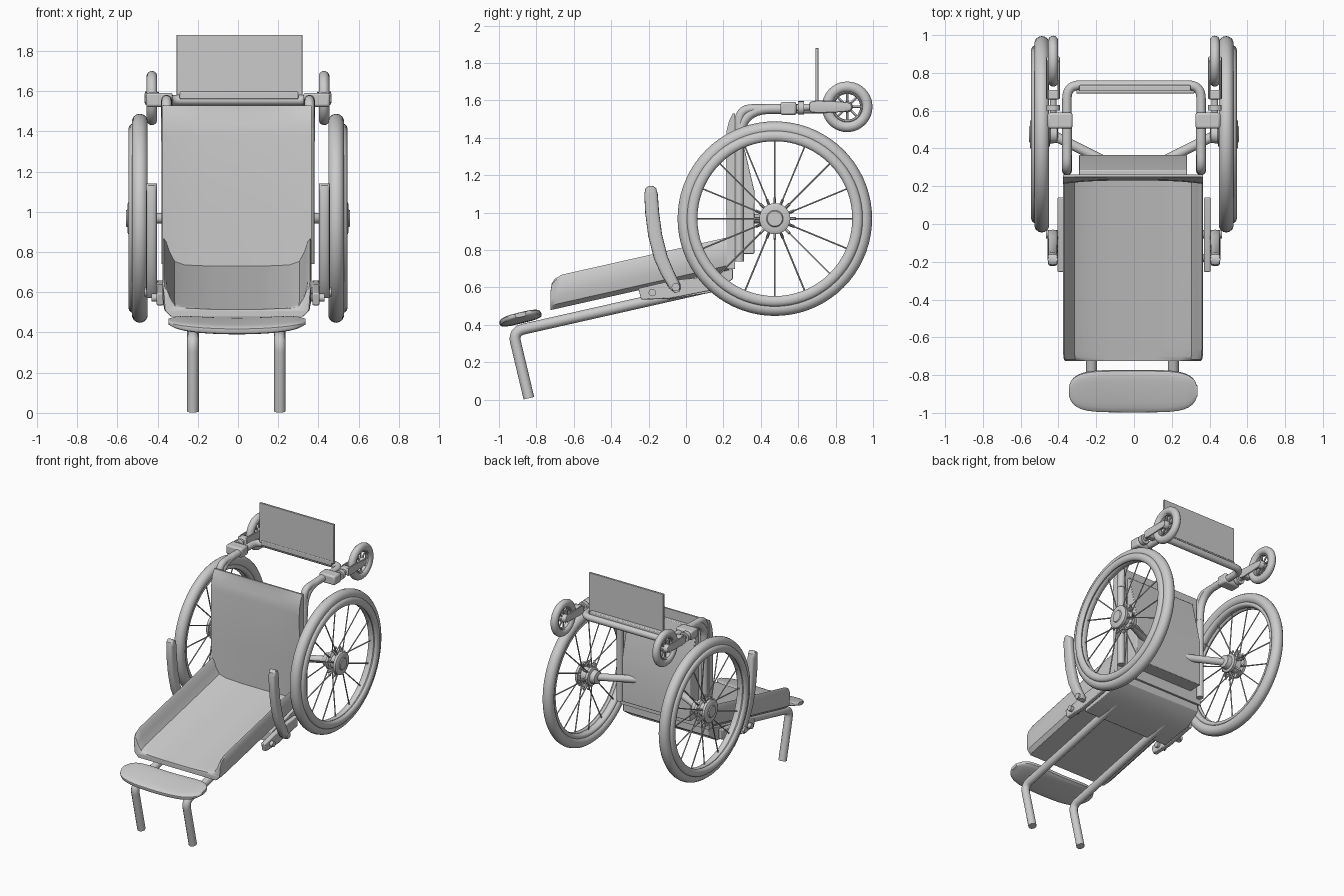
import bpy, bmesh, math
from mathutils import Vector as V

if "Cube" in bpy.data.objects:
    bpy.data.objects.remove(bpy.data.objects["Cube"])

CX = -0.005


def finish(name, bm, bevel=0, angle=35):
    bmesh.ops.recalc_face_normals(bm, faces=bm.faces)
    me = bpy.data.meshes.new(name)
    bm.to_mesh(me)
    bm.free()
    ob = bpy.data.objects.new(name, me)
    bpy.context.collection.objects.link(ob)
    bpy.ops.object.select_all(action='DESELECT')
    ob.select_set(True)
    bpy.context.view_layer.objects.active = ob
    bpy.ops.object.shade_smooth_by_angle(angle=math.radians(angle))
    if bevel:
        m = ob.modifiers.new("bevel", 'BEVEL')
        m.width, m.segments = bevel, 2
    return ob


def skin(bm, rings, closed=False):
    rows = [[bm.verts.new(p) for p in r] for r in rings]
    n = len(rows[0])
    for i in range(len(rows) if closed else len(rows) - 1):
        a, b = rows[i], rows[(i + 1) % len(rows)]
        for j in range(n):
            k = (j + 1) % n
            bm.faces.new((a[j], a[k], b[k], b[j]))
    if not closed:
        bm.faces.new(rows[0])
        bm.faces.new(rows[-1])


def loft(name, rings, bevel=0, closed=False):
    bm = bmesh.new()
    skin(bm, rings, closed)
    return finish(name, bm, bevel)


def superellipse(c, a, b, e=0.6, n=20):
    pts = []
    for i in range(n):
        t = 2 * math.pi * i / n
        f = lambda v: math.copysign(abs(v) ** e, v)
        pts.append(V(c) + V(a) * f(math.cos(t)) + V(b) * f(math.sin(t)))
    return pts


def box(name, lo, hi, bevel=0.006):
    rings = [[(x, lo[1], lo[2]), (x, hi[1], lo[2]), (x, hi[1], hi[2]), (x, lo[1], hi[2])] for x in (lo[0], hi[0])]
    return loft(name, rings, bevel)


def circle(c, axis, r, n):
    q = V((0, 0, 1)).rotation_difference(axis) if abs(axis.z) < 0.999 else V((0, 0, 1)).rotation_difference(V((0, 0, 1)))
    return [c + q @ V((r * math.cos(2 * math.pi * i / n), r * math.sin(2 * math.pi * i / n), 0)) for i in range(n)]


def rods(name, items, n=16):
    bm = bmesh.new()
    for p, q, r in items:
        p, q = V(p), V(q)
        d = (q - p).normalized()
        skin(bm, [circle(p, d, r, n), circle(q, d, r, n)])
    return finish(name, bm)


def tube(name, pts, r, fillet):
    # polyline with rounded corners and a round bevel
    pts = [V(p) for p in pts]
    out = [pts[0]]
    for a, b, c in zip(pts, pts[1:], pts[2:]):
        s, e = b + (a - b).normalized() * fillet, b + (c - b).normalized() * fillet
        for i in range(9):
            t = i / 8
            out.append(s * (1 - t) ** 2 + b * 2 * t * (1 - t) + e * t * t)
    out.append(pts[-1])
    cu = bpy.data.curves.new(name, 'CURVE')
    cu.dimensions = '3D'
    cu.bevel_depth, cu.bevel_resolution, cu.use_fill_caps = r, 4, True
    sp = cu.splines.new('POLY')
    sp.points.add(len(out) - 1)
    for p, co in zip(sp.points, out):
        p.co = (*co, 1)
        p.radius = 1
    sp.use_smooth = True
    ob = bpy.data.objects.new(name, cu)
    bpy.context.collection.objects.link(ob)


def ring(name, c, R, rx, rr, n=64, m=14):
    rings = []
    for i in range(n):
        a = 2 * math.pi * i / n
        d = V((0, math.cos(a), math.sin(a)))
        rings.append([V(c) + d * (R + rr * math.cos(2 * math.pi * j / m)) + V((rx * math.sin(2 * math.pi * j / m), 0, 0))
                      for j in range(m)])
    return loft(name, rings, closed=True)


def turned(name, c, prof, s, n=28):
    # (x offset, radius) profile turned around the wheel axle
    return loft(name, [[V(c) + V((s * x, r * math.cos(2 * math.pi * i / n), r * math.sin(2 * math.pi * i / n)))
                        for i in range(n)] for x, r in prof])


def spoke_set(name, c, count, r0, r1, x0, x1, thick, s):
    items = []
    for i in range(count):
        a = 2 * math.pi * i / count + math.pi / 2
        d = V((0, math.cos(a), math.sin(a)))
        o = x0[i % len(x0)]
        items.append((V(c) + d * r0 + V((s * o, 0, 0)), V(c) + d * r1 + V((s * x1, 0, 0)), thick))
    rods(name, items, 6)


# seat: shallow tray with raised sides, sloping up to the back
half = [(0.20, 0), (0.335, 0.0), (0.362, 0.025), (0.37, 0.07), (0.371, 0.165), (0.364, 0.176),
        (0.352, 0.16), (0.338, 0.115), (0.31, 0.06), (0.26, 0.042), (0.12, 0.036)]
sect = half + [(-x, h) for x, h in reversed(half)]
rings = []
for y, k, w in [(-0.725, 0.55, 0.97), (-0.718, 0.8, 0.985), (-0.70, 0.93, 0.995), (-0.66, 1, 1), (-0.2, 1, 1), (0.23, 1, 1)]:
    rings.append([(CX + x * w, y, 0.48 + 0.225 * (y + 0.72) + h * (k if h > 0.05 else 1)) for x, h in sect])
loft("seat", rings)

# backrest: slightly hollow, top edge rolled back
rings = []
for z, f in [(0.70, 0.22), (1.0, 0.215), (1.38, 0.212), (1.44, 0.217), (1.49, 0.23), (1.53, 0.25)]:
    front = [(0.371 * i / 6, f + 0.018 * (1 - abs(i / 6) ** 3) * (1 if z < 1.5 else 0)) for i in range(-6, 7)]
    rings.append([(CX + x, y, z) for x, y in front + [(0.371, 0.262), (-0.371, 0.262)]])
loft("backrest", rings)

# back cover and seat base
cover = [(0.25, 1.46), (0.285, 1.46), (0.365, 1.12), (0.365, 0.78), (0.25, 0.78)]
loft("back_cover", [[(x, y, z) for y, z in cover] for x in (-0.29, 0.28)], 0.004)
base = [(-0.10, 0.615), (0.25, 0.70), (0.25, 0.645), (0.15, 0.575), (-0.10, 0.535)]
loft("seat_base", [[(CX + s * 0.36, y, z) for y, z in base] for s in (-1, 1)], 0.004)

# footrest: curved rounded plate
rings = []
for i in range(25):
    s = math.sin(math.pi * (i / 24 - 0.5))
    k = max(0.25, (1 - abs(s) ** 5) ** 0.4)
    rings.append(superellipse((CX + 0.34 * s, -0.885, 0.432 + 0.022 * s * s),
                              V((0, 0.112, 0.027)) * k, V((0, -0.006, 0.024)) * max(0.5, k)))
loft("footrest", rings)

# front leg tubes
for s in (-1, 1):
    x = -0.008 + s * 0.216
    tube("front_leg", [(x, 0.1, 0.596), (x, -0.925, 0.365), (x, -0.84, 0.008)], 0.029, 0.06)

# push frame: uprights bending back, joined by a crossbar
P = [(0.355, 0.285, 0.74), (0.355, 0.285, 1.555), (0.355, 0.735, 1.555)]
tube("push_frame", P + [(-x, y, z) for x, y, z in reversed(P)], 0.025, 0.07)
# larger elbow look at the shoulders
for s in (-1, 1):
    tube("frame_elbow", [(s * 0.355, 0.285, 1.35), (s * 0.355, 0.29, 1.555), (s * 0.355, 0.55, 1.555)], 0.027, 0.16)

# upper panel and its mount
box("upper_panel", (-0.305, 0.692, 1.58), (0.32, 0.708, 1.88), 0.002)
box("panel_mount", (-0.29, 0.69, 1.56), (0.30, 0.735, 1.60))

for s in (-1, 1):
    side = "left" if s < 0 else "right"
    # main wheel
    c = (s * 0.488, 0.475, 0.968)
    ring(side + "_tyre", c, 0.48, 0.04, 0.04, 72)
    ring(side + "_rim", c, 0.437, 0.028, 0.02, 72)
    ring(side + "_hand_rim", (s * 0.525, 0.475, 0.968), 0.442, 0.02, 0.028, 72)
    turned(side + "_hub", c, [(-0.085, 0.03), (-0.08, 0.045), (-0.045, 0.05), (-0.04, 0.068), (-0.02, 0.068),
                              (-0.01, 0.05), (0.03, 0.055), (0.035, 0.083), (0.055, 0.083), (0.062, 0.07),
                              (0.062, 0.045), (0.068, 0.04), (0.068, 0.01)], s)
    spoke_set(side + "_spokes", c, 16, 0.05, 0.435, (-0.03, 0.04), 0, 0.0045, s)
    spoke_set(side + "_spoke_nipples", c, 16, 0.05, 0.11, (-0.03, 0.04), 0.005, 0.008, s)
    rods(side + "_axle_tube", [((s * 0.44, 0.475, 0.968), (s * 0.16, 0.335, 0.968), 0.026)])

    # caster wheel
    k = (s * 0.428, 0.862, 1.566)
    ring(side + "_caster_tyre", k, 0.106, 0.027, 0.029, 40)
    ring(side + "_caster_rim", k, 0.078, 0.018, 0.009, 40, 8)
    spoke_set(side + "_caster_spokes", k, 8, 0.02, 0.08, (0,), 0, 0.007, s)
    turned(side + "_caster_hub", k, [(-0.034, 0.012), (-0.034, 0.022), (-0.015, 0.03), (0.015, 0.03),
                                     (0.034, 0.022), (0.034, 0.012)], s, 20)
    # caster fork, stem and clamp
    for d in (-0.03, 0.03):
        x = s * 0.428 + d
        loft(side + "_caster_fork", [superellipse((x, y, 1.566), (0.007, 0, 0), (0, 0, h), 0.7, 12)
                                     for y, h in ((0.665, 0.028), (0.70, 0.034), (0.80, 0.03), (0.865, 0.025), (0.882, 0.012))])
    box(side + "_fork_crown", (s * 0.428 - 0.036, 0.66, 1.54), (s * 0.428 + 0.036, 0.71, 1.592), 0.008)
    rods(side + "_caster_stem", [((s * 0.428, 0.58, 1.56), (s * 0.428, 0.67, 1.565), 0.018),
                                 ((s * 0.428, 0.60, 1.56), (s * 0.428, 0.63, 1.56), 0.036)])
    lo, hi = sorted((s * 0.325, s * 0.457))
    box(side + "_caster_clamp", (lo, 0.505, 1.522), (hi, 0.59, 1.592), 0.012)

    # armrest: curved padded bar
    rings = []
    for y, z, w in [(-0.188, 1.142, 0.012), (-0.188, 1.132, 0.028), (-0.187, 1.10, 0.036), (-0.181, 1.0, 0.037),
                    (-0.165, 0.88, 0.037), (-0.135, 0.76, 0.036), (-0.10, 0.68, 0.034), (-0.06, 0.605, 0.03), (-0.045, 0.575, 0.014)]:
        lean = 0.35 * (1.14 - z)
        rings.append(superellipse((s * 0.43, y, z), (0.027, 0, 0), (0, w, w * lean * 1.6), 0.6, 16))
    loft(side + "_armrest", rings)
    # armrest bracket and pivots
    lo, hi = sorted((s * 0.37, s * 0.405))
    bracket = [(-0.255, 0.595), (-0.06, 0.64), (0.14, 0.66), (0.14, 0.585), (-0.09, 0.54), (-0.24, 0.535)]
    loft(side + "_armrest_bracket", [[(x, y, z) for y, z in bracket] for x in (lo, hi)], 0.006)
    rods(side + "_armrest_pivots", [((s * 0.35, -0.055, 0.602), (s * 0.466, -0.055, 0.602), 0.022),
                                    ((s * 0.35, -0.18, 0.573), (s * 0.43, -0.18, 0.573), 0.02)])
